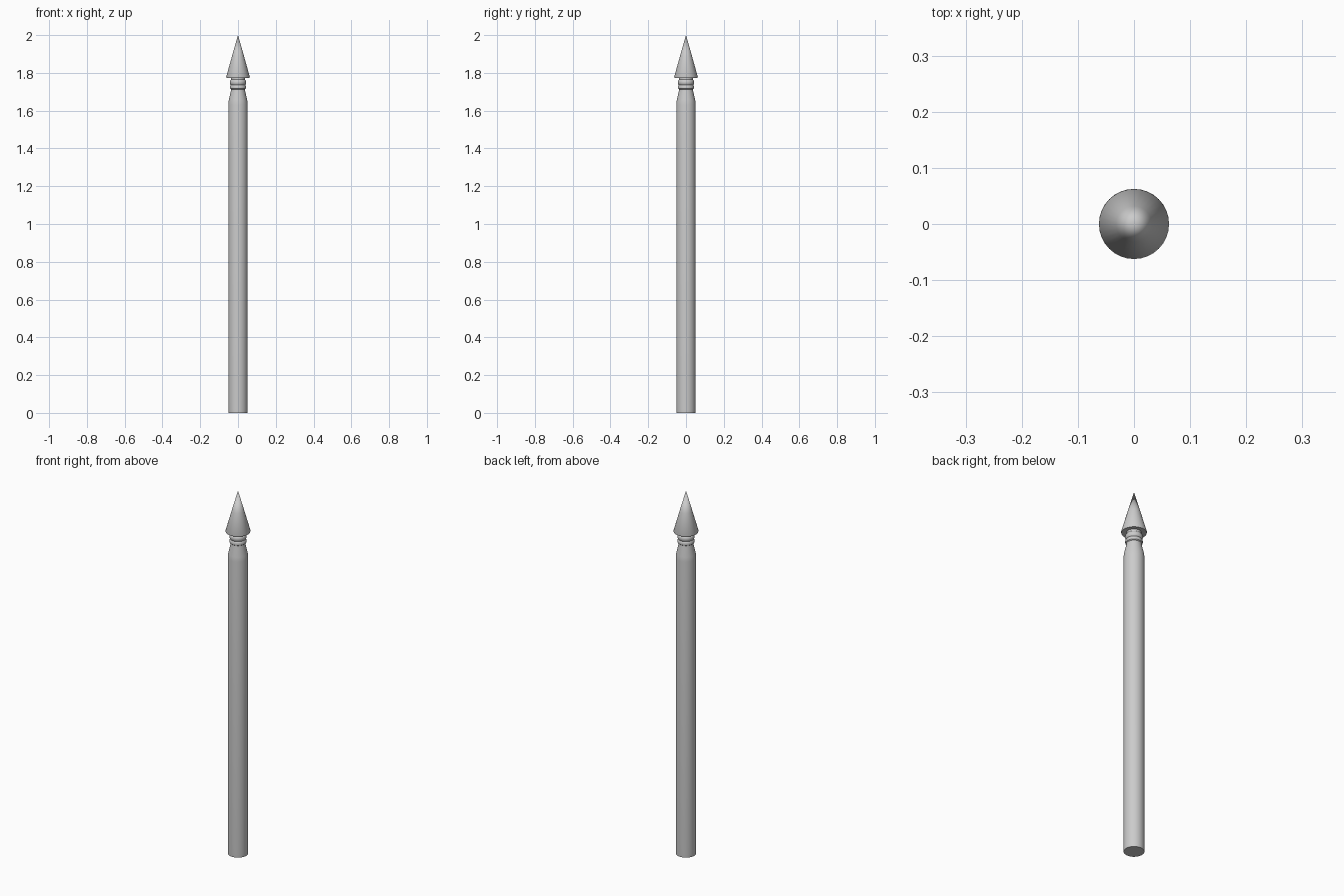
import bpy, bmesh, math

if "Cube" in bpy.data.objects:
    bpy.data.objects.remove(bpy.data.objects["Cube"])

SEGS = 32


def lathe(name, profile):
    """Revolve (radius, z) points around z; zero radius makes a pole."""
    bm = bmesh.new()
    rings = []
    for r, z in profile:
        if r == 0:
            rings.append([bm.verts.new((0, 0, z))] * SEGS)
        else:
            rings.append([bm.verts.new((r * math.cos(2 * math.pi * i / SEGS),
                                        r * math.sin(2 * math.pi * i / SEGS), z))
                          for i in range(SEGS)])
    for a, b in zip(rings, rings[1:]):
        for i in range(SEGS):
            j = (i + 1) % SEGS
            quad = list(dict.fromkeys([a[i], a[j], b[j], b[i]]))
            bm.faces.new(quad)
    bmesh.ops.recalc_face_normals(bm, faces=bm.faces)
    mesh = bpy.data.meshes.new(name)
    bm.to_mesh(mesh)
    bm.free()
    ob = bpy.data.objects.new(name, mesh)
    bpy.context.collection.objects.link(ob)
    bpy.ops.object.select_all(action='DESELECT')
    ob.select_set(True)
    bpy.context.view_layer.objects.active = ob
    bpy.ops.object.shade_smooth_by_angle(angle=math.radians(35))
    return ob


# Whole turned stake: shaft, shoulder, collar beads and pointed tip
lathe("fence_post", [
    (0, 0), (0.05, 0), (0.051, 0.02), (0.051, 1.63), (0.049, 1.655),
    (0.038, 1.703),                                        # shoulder
    (0.037, 1.713), (0.042, 1.717), (0.043, 1.725), (0.041, 1.732),  # lower bead
    (0.038, 1.736), (0.042, 1.741), (0.043, 1.751), (0.041, 1.760),  # upper bead
    (0.036, 1.765), (0.036, 1.776),                        # neck under the tip
    (0.061, 1.774), (0.0625, 1.779), (0.032, 1.888), (0, 2.0),       # tip
])
